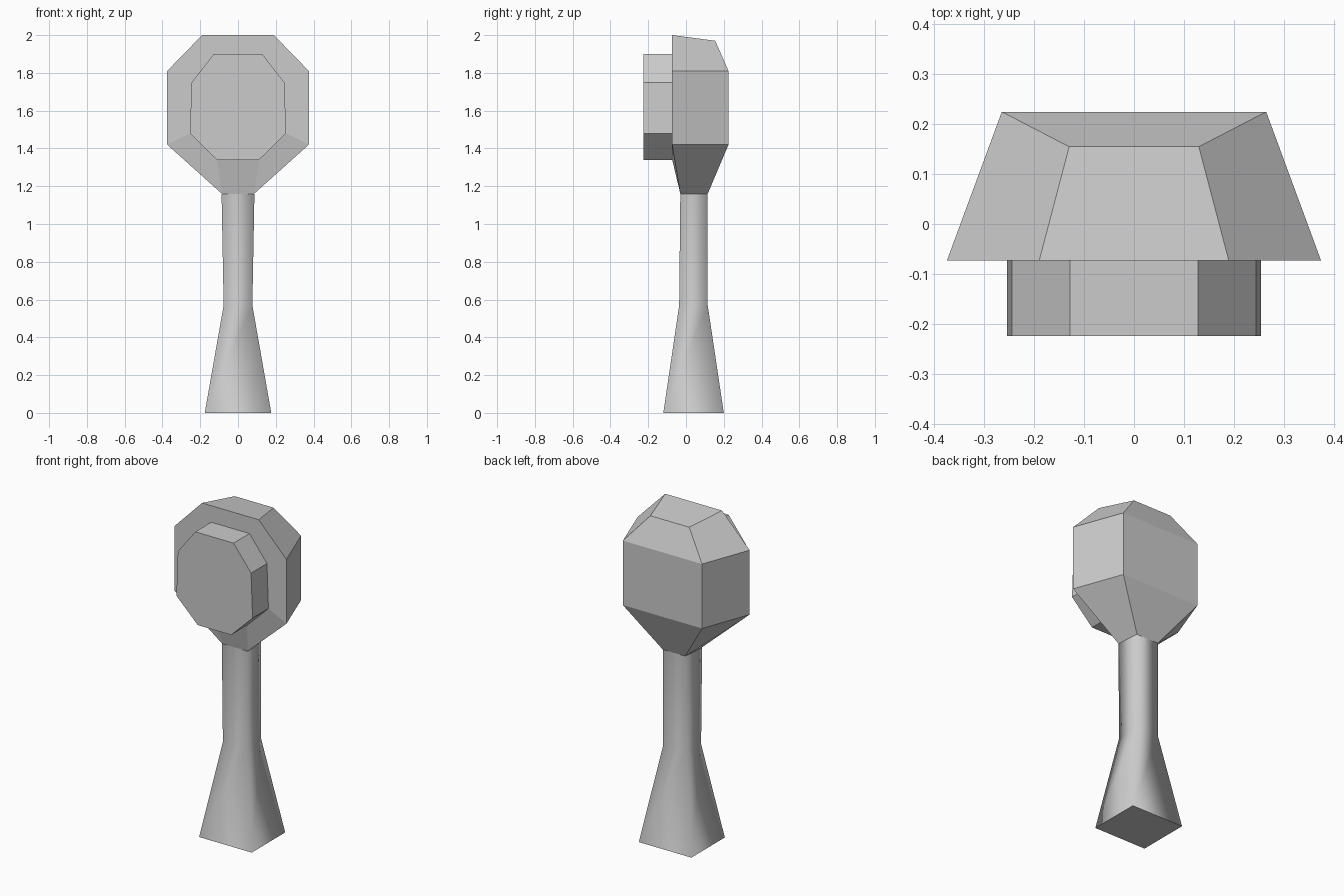
import bpy
import bmesh

cube = bpy.data.objects.get("Cube")
if cube:
    bpy.data.objects.remove(cube, do_unlink=True)

grey = bpy.data.materials.new("light_grey")
grey.use_nodes = True
COLOUR = (0.6, 0.6, 0.6, 1)
grey.diffuse_color = COLOUR
grey.node_tree.nodes["Principled BSDF"].inputs["Base Color"].default_value = COLOUR


def mirrored(half):
    """Closed ring from points on the +x side, listed top to bottom."""
    return half + [(-x, y, z) for x, y, z in reversed(half)]


def at_y(y, pairs):
    return [(x, y, z) for x, z in pairs]


def loft(bm, rings):
    """Join equal-sized rings with quads and return their vertices."""
    loops = [[bm.verts.new(p) for p in ring] for ring in rings]
    for a, b in zip(loops, loops[1:]):
        n = len(a)
        for i in range(n):
            j = (i + 1) % n
            bm.faces.new((a[i], a[j], b[j], b[i]))
    return loops


def finish(bm, name):
    bmesh.ops.recalc_face_normals(bm, faces=bm.faces[:])
    mesh = bpy.data.meshes.new(name)
    bm.to_mesh(mesh)
    bm.free()
    mesh.materials.append(grey)
    obj = bpy.data.objects.new(name, mesh)
    bpy.context.collection.objects.link(obj)
    return obj


# Head: faceted block lofted from the back to the raised front disc
back = [(0.13, 0.155, 1.97), (0.265, 0.225, 1.81),
        (0.265, 0.225, 1.42), (0.075, 0.115, 1.16)]
rim = at_y(-0.073, [(0.19, 2.0), (0.375, 1.81), (0.375, 1.42)])
rim.append((0.085, -0.03, 1.16))
disc = [(0.128, 1.90), (0.245, 1.75), (0.255, 1.48), (0.112, 1.34)]

bm = bmesh.new()
loops = loft(bm, [mirrored(half) for half in
                  (back, rim, at_y(-0.073, disc), at_y(-0.225, disc))])
bm.faces.new(loops[-1])
# Back panels, one per height band
b = loops[0]
for i in range(3):
    bm.faces.new((b[i], b[i + 1], b[-2 - i], b[-1 - i]))
finish(bm, "head")

# Handle: square section with a narrow neck and flared foot, softly shaded
bm = bmesh.new()
sections = [
    (0.0, 0.176, 0.176, -0.12, 0.20),
    (0.57, 0.076, 0.075, -0.036, 0.115),
    (1.16, 0.087, 0.075, -0.03, 0.115),
]
loops = loft(bm, [mirrored([(front, y0, z), (rear, y1, z)])
                  for z, front, rear, y0, y1 in sections])
for face in bm.faces:
    face.smooth = True
bm.faces.new(loops[0])
for edge in bm.edges:
    if all(v.co.z < 0.01 for v in edge.verts):
        edge.smooth = False
finish(bm, "handle")
